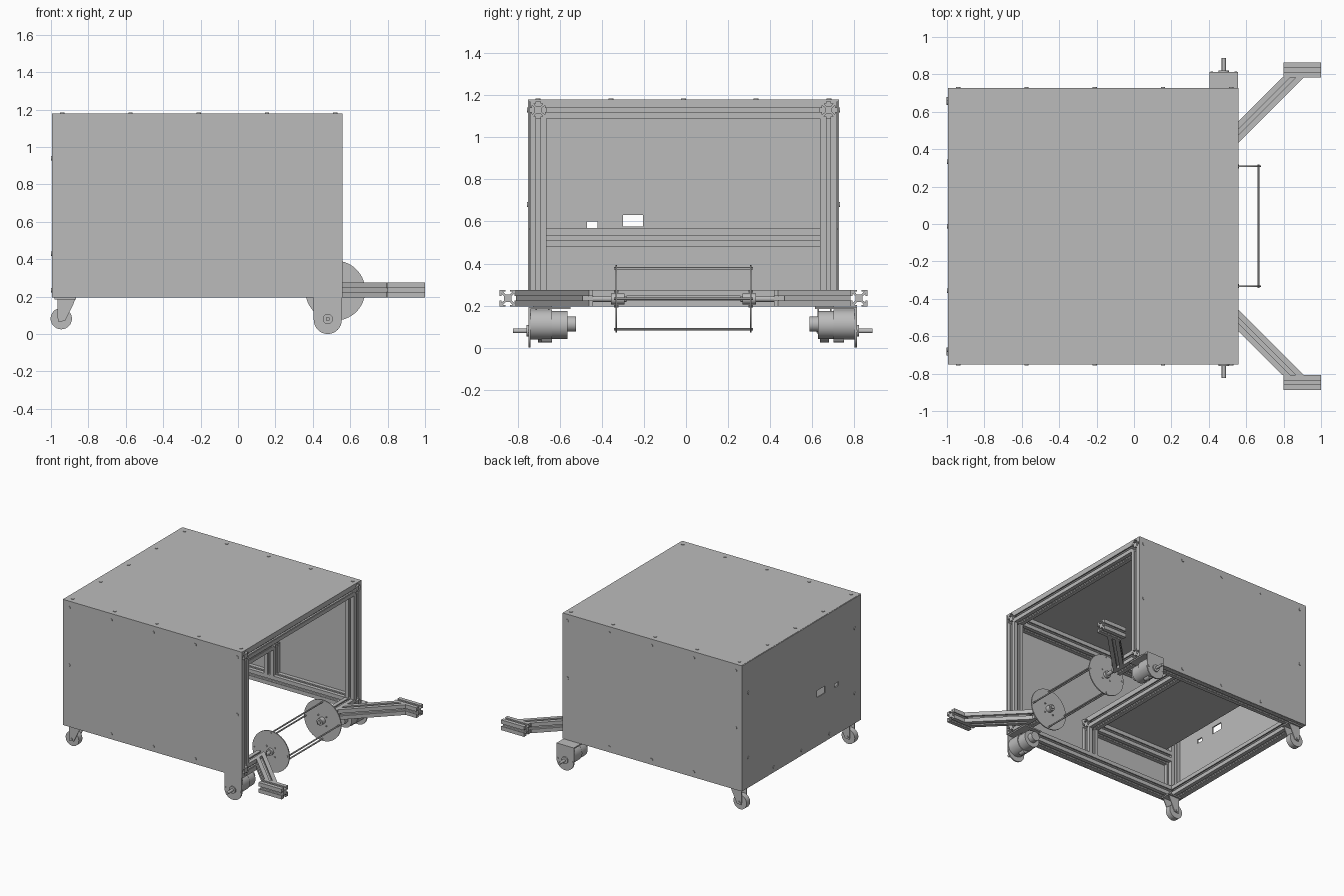
import bpy, bmesh, math
from mathutils import Vector, Matrix

cube = bpy.data.objects.get("Cube")
if cube:
    bpy.data.objects.remove(cube)

grey = bpy.data.materials.new("metal grey")
grey.use_nodes = True
COLOUR = (0.5, 0.5, 0.5, 1)
grey.diffuse_color = COLOUR
grey.node_tree.nodes["Principled BSDF"].inputs["Base Color"].default_value = COLOUR

made = []
Y0 = -0.012          # centre plane of the cabinet
RAIL = 0.69          # rail centre, measured from that plane
H = 0.04             # half width of an extrusion
X, Y, Z = Vector((1, 0, 0)), Vector((0, 1, 0)), Vector((0, 0, 1))


def finish(name, bm):
    bmesh.ops.recalc_face_normals(bm, faces=bm.faces)
    mesh = bpy.data.meshes.new(name)
    bm.to_mesh(mesh)
    bm.free()
    mesh.materials.append(grey)
    ob = bpy.data.objects.new(name, mesh)
    bpy.context.collection.objects.link(ob)
    made.append(ob)


def boxes(name, *bounds):
    """One object from boxes given as (x0, x1, y0, y1, z0, z1)."""
    bm = bmesh.new()
    for x0, x1, y0, y1, z0, z1 in bounds:
        size = Matrix.Diagonal((x1 - x0, y1 - y0, z1 - z0, 1))
        mid = Matrix.Translation(((x0 + x1) / 2, (y0 + y1) / 2, (z0 + z1) / 2))
        bmesh.ops.create_cube(bm, size=1, matrix=mid @ size)
    finish(name, bm)


def rod(name, p0, p1, r, sides=24):
    p0, p1 = Vector(p0), Vector(p1)
    d = p1 - p0
    m = Matrix.Translation((p0 + p1) / 2) @ d.to_track_quat('Z', 'Y').to_matrix().to_4x4()
    bm = bmesh.new()
    bmesh.ops.create_cone(bm, cap_ends=True, segments=sides, radius1=r, radius2=r,
                          depth=d.length, matrix=m)
    finish(name, bm)


def loft(name, start, end):
    """Close two matching outlines into a prism."""
    bm = bmesh.new()
    a = [bm.verts.new(p) for p in start]
    b = [bm.verts.new(p) for p in end]
    bm.faces.new(a)
    bm.faces.new(b[::-1])
    for i in range(len(a)):
        j = (i + 1) % len(a)
        bm.faces.new((a[i], a[j], b[j], b[i]))
    finish(name, bm)


# T-slot section: one side, turned four times
SIDE = [(.04, .04), (.01, .04), (.01, .031), (.022, .031), (.01, .017),
        (-.01, .017), (-.022, .031), (-.01, .031), (-.01, .04)]
SECTION = [Matrix.Rotation(k * math.pi / 2, 2) @ Vector(p) for k in range(4) for p in SIDE]


def bar(name, p0, p1, cut0=None, cut1=None):
    """Slotted extrusion; cut0 and cut1 are the normals of mitred ends."""
    p0, p1 = Vector(p0), Vector(p1)
    d = (p1 - p0).normalized()
    n = (Y if abs(d.z) > .9 else Z).cross(d).normalized()
    w = d.cross(n)

    def ring(p, cut):
        m = cut or d
        return [p + n * u + w * v - d * (u * n.dot(m) / d.dot(m)) for u, v in SECTION]
    loft(name, ring(p0, cut0), ring(p1, cut1))


def plate(name, outline, y0, y1):
    """Outline in x and z, given thickness along y."""
    loft(name, [(x, y0, z) for x, z in outline], [(x, y1, z) for x, z in outline])


# Panels
boxes("top_panel", (-.99, .56, -.752, .728, 1.17, 1.18))
boxes("front_panel", (-.985, .56, -.752, -.743, .195, 1.17))
boxes("back_panel", (-.985, .56, .719, .728, .195, 1.17))
cells = [(-.75, -.47, .195, 1.178), (-.47, -.42, .195, .57), (-.47, -.42, .6, 1.178),
         (-.42, -.3, .195, 1.178), (-.3, -.205, .195, .575), (-.3, -.205, .63, 1.178),
         (-.205, .726, .195, 1.178)]
boxes("end_panel", *[(-.995, -.985, *c) for c in cells])

# Frame
ZB, ZS, ZT = .235, .52, 1.13
XA, XM, XB = -.945, -.18, .52
for s, side in ((-1, "front"), (1, "back")):
    y = Y0 + s * RAIL
    for x, end in ((XA, "closed"), (XB, "open")):
        bar(f"{side}_{end}_post", (x, y, ZB + H), (x, y, ZT - H))
    bar(f"{side}_top_rail", (XA - H, y, ZT), (XB + H, y, ZT))
    bar(f"{side}_bottom_rail", (XA - H, y, ZB), (XB + H, y, ZB))
    bar(f"{side}_shelf_rail", (XA + H, y, ZS), (XM + H, y, ZS))
    bar(f"{side}_shelf_post", (XM, y, ZB + H), (XM, y, ZS - H))
inner = RAIL - H
for name, x, z in (("closed_top_beam", XA, ZT), ("open_top_beam", XB, ZT),
                   ("closed_bottom_beam", XA, ZB), ("shelf_beam", XM, ZS)):
    bar(name, (x, Y0 - inner, z), (x, Y0 + inner, z))
boxes("shelf", (-.86, -.14, -.743, .719, .56, .57))

# Docking arms, axle stubs and spool
CX, CZ, R = .52, .232, .145
for s, side in ((-1, "front"), (1, "back")):
    def at(x, v, z=ZB):
        return (x, Y0 + s * v, z)
    bar(f"{side}_stub_rail", at(XB, inner), at(XB, .43))
    bar(f"{side}_arm", at(.56, .505), at(.85, .795), X, Y)
    bar(f"{side}_arm_tip", at(.8, .835), at(1, .835))
    rod(f"{side}_spool_disc", at(CX, .316, CZ), at(CX, .324, CZ), .16, 64)
    rod(f"{side}_spool_hub", at(CX, .28, CZ), at(CX, .345, CZ), .026)
    rod(f"{side}_axle", at(CX, .27, CZ), at(CX, .44, CZ), .014)
    for k in range(4):
        a = k * math.pi / 2 + math.pi / 4
        x, z = CX + .05 * math.cos(a), CZ + .05 * math.sin(a)
        rod(f"{side}_hub_bolt", at(x, .308, z), at(x, .33, z), .006, 10)
for k in range(4):
    a = k * math.pi / 2
    x, z = CX + R * math.cos(a), CZ + R * math.sin(a)
    rod("spool_rod", (x, Y0 - .33, z), (x, Y0 + .33, z), .006, 12)

# Drive motors on rounded brackets
MX = .48
arc = [(MX + .075 * math.cos(a), .075 + .075 * math.sin(a))
       for a in [math.pi + math.pi * i / 16 for i in range(17)]]
for s, face, side in ((-1, -.748, "front"), (1, .812, "back")):
    def my(v):
        return face - s * v
    plate(f"{side}_motor_bracket", arc + [(MX + .075, .193), (MX - .075, .193)], my(0), my(.01))
    ya, yb = sorted((my(0), my(.2)))
    boxes(f"{side}_bracket_flange", (MX - .075, MX + .075, ya, yb, .184, .194))
    rod(f"{side}_gearbox", (MX, my(.01), .11), (MX, my(.11), .11), .072, 32)
    rod(f"{side}_motor", (MX, my(.11), .108), (MX, my(.185), .108), .066, 32)
    rod(f"{side}_motor_cap", (MX, my(.185), .112), (MX, my(.225), .112), .036)
    rod(f"{side}_gearbox_boss", (MX, my(.06), .045), (MX, my(.11), .045), .02)
    rod(f"{side}_shaft_collar", (MX, my(-.01), .08), (MX, my(.01), .08), .027)
    rod(f"{side}_shaft", (MX, my(-.075), .08), (MX, my(.02), .08), .011)
    for dx in (-.065, .065):
        rod(f"{side}_bracket_bolt", (MX + dx, my(-.004), .08), (MX + dx, my(.01), .08), .007, 10)

# Casters
fork = [(-.965, .188), (-.87, .188), (-.88, .16), (-.925, .07), (-.96, .065), (-.965, .09)]
for s, side in ((-1, "front"), (1, "back")):
    y = Y0 + s * .67
    boxes(f"{side}_caster_mount", (-.98, -.865, y - .045, y + .045, .185, .195))
    for t in (-1, 1):
        plate(f"{side}_caster_fork", fork, y + t * .027, y + t * .033)
    rod(f"{side}_caster_wheel", (-.945, y - .022, .082), (-.945, y + .022, .082), .057, 32)
    rod(f"{side}_caster_axle", (-.945, y - .038, .082), (-.945, y + .038, .082), .01, 12)


# Screw heads
def screw(p, axis):
    p = Vector(p)
    rod("screw", p - axis * .004, p + axis * .004, .012, 14)


columns = [-.94 + .365 * i for i in range(5)]
for s, face in ((-1, -.752), (1, .728)):
    for x in columns:
        screw((x, Y0 + s * .692, 1.18), Z)
        screw((x, face, ZT), Y)
    for x in columns[1:4]:
        screw((x, face, ZB), Y)
    for x in (columns[0], columns[4]):
        screw((x, face, .68), Y)
    for z in (.43, .94):
        screw((-.996, Y0 + s * .66, z), X)
for v in (-.345, 0, .345):
    screw((columns[0], Y0 + v, 1.18), Z)
    screw((-.996, Y0 + v, ZB), X)

# Smooth round parts, keep edges crisp
bpy.ops.object.select_all(action='DESELECT')
for ob in made:
    ob.select_set(True)
bpy.context.view_layer.objects.active = made[0]
bpy.ops.object.shade_smooth_by_angle(angle=math.radians(30))
